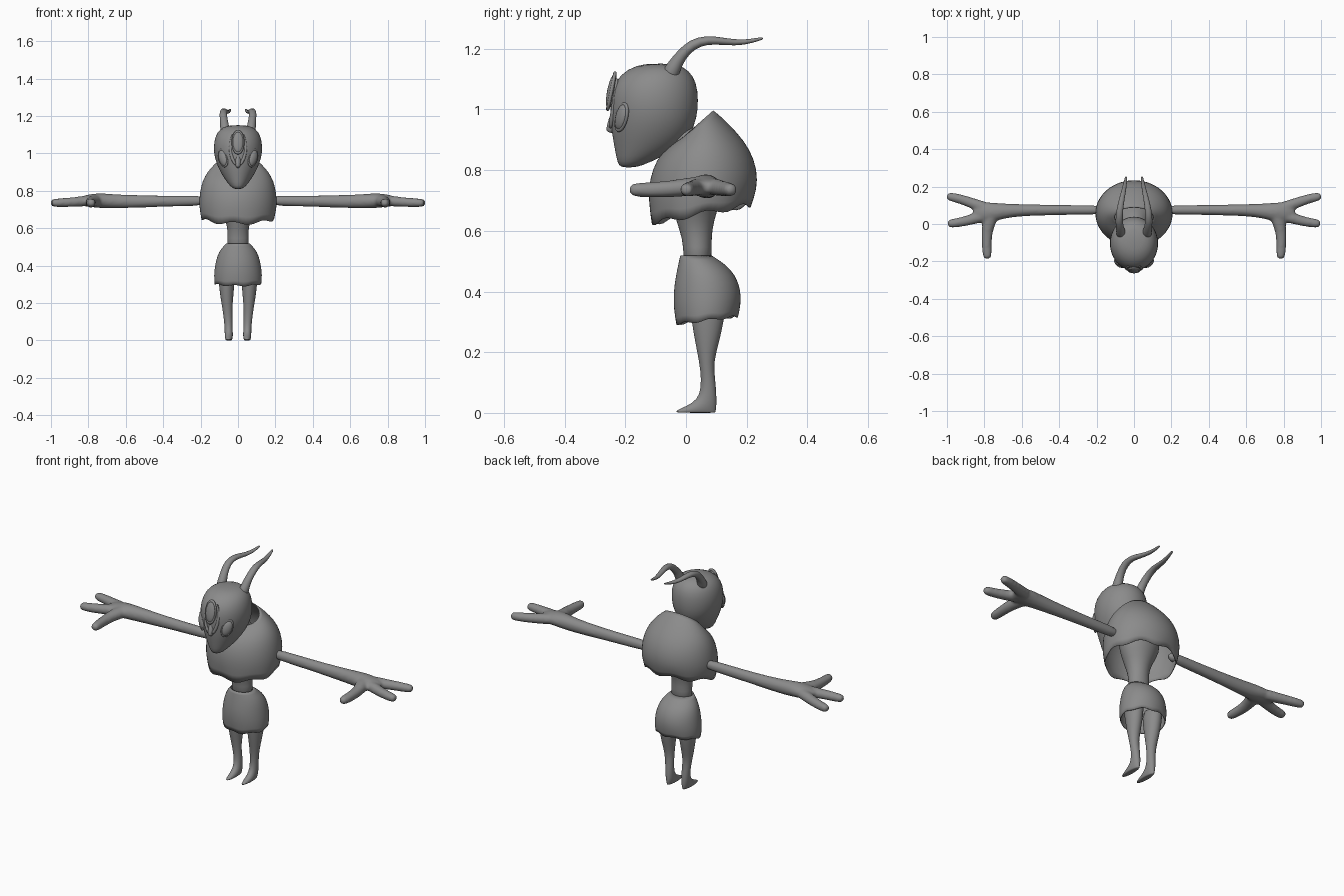
import bpy, bmesh, math
from mathutils import Vector, Matrix

cube = bpy.data.objects.get("Cube")
if cube:
    bpy.data.objects.remove(cube, do_unlink=True)

grey = bpy.data.materials.new("clay_grey")
grey.use_nodes = True
grey.diffuse_color = (0.26, 0.26, 0.26, 1)
for node in grey.node_tree.nodes:
    if node.type == 'BSDF_PRINCIPLED':
        node.inputs["Base Color"].default_value = (0.26, 0.26, 0.26, 1)
        node.inputs["Roughness"].default_value = 0.7


def finish(name, bm, subdiv=1, thickness=0, voxel=0):
    bmesh.ops.recalc_face_normals(bm, faces=bm.faces)
    mesh = bpy.data.meshes.new(name)
    bm.to_mesh(mesh)
    bm.free()
    mesh.materials.append(grey)
    mesh.shade_smooth()
    ob = bpy.data.objects.new(name, mesh)
    bpy.context.collection.objects.link(ob)
    if subdiv:
        ob.modifiers.new("Subdivision", 'SUBSURF').levels = subdiv
        ob.modifiers[-1].render_levels = subdiv
    if thickness:
        mod = ob.modifiers.new("Shell", 'SOLIDIFY')
        mod.thickness = thickness
    if voxel:
        mod = ob.modifiers.new("Blend", 'REMESH')
        mod.mode = 'VOXEL'
        mod.voxel_size = voxel
        mod.use_smooth_shade = True
        mod = ob.modifiers.new("Soften", 'SMOOTH')
        mod.factor = 0.5
        mod.iterations = 6
    return ob


def skin(bm, rings, caps):
    # Bridge successive rings of points with quads
    loops = [[bm.verts.new(p) for p in ring] for ring in rings]
    n = len(loops[0])
    for a, b in zip(loops, loops[1:]):
        for i in range(n):
            j = (i + 1) % n
            bm.faces.new((a[i], a[j], b[j], b[i]))
    if caps:
        bm.faces.new(loops[0])
        bm.faces.new(loops[-1])


def hoops(bm, rows, x=0, caps=True, wave=0, n=28):
    # Each row: front y, front z, back y, back z, half width, optional x shift
    rings = []
    for k, row in enumerate(rows):
        fy, fz, by, bz, hx = row[:5]
        cx = x + (row[5] if len(row) > 5 else 0)
        c = Vector((cx, (fy + by) / 2, (fz + bz) / 2))
        v = Vector((0, (by - fy) / 2, (bz - fz) / 2))
        ring = []
        for i in range(n):
            a = math.tau * i / n
            p = c + Vector((hx * math.cos(a), 0, 0)) + v * math.sin(a)
            if k == 0:
                p.z += wave * math.sin(7 * a + 1)
            ring.append(p)
        rings.append(ring)
    skin(bm, rings, caps)


def tube(bm, pts, hint, n=14):
    # Each point: x, y, z, two radii; the end is rounded
    P = [Vector(p[:3]) for p in pts]
    R = [p[3:] for p in pts]
    end = (P[-1] - P[-2]).normalized()
    P.append(P[-1] + end * R[-1][1] * 0.5)
    R.append((R[-1][0] * 0.6, R[-1][1] * 0.6))
    rings = []
    for i, p in enumerate(P):
        t = (P[min(i + 1, len(P) - 1)] - P[max(i - 1, 0)]).normalized()
        u = t.cross(Vector(hint)).normalized()
        v = u.cross(t)
        rings.append([p + u * R[i][0] * math.cos(math.tau * k / n)
                      + v * R[i][1] * math.sin(math.tau * k / n) for k in range(n)])
    skin(bm, rings, True)


def bulge(name, centre, facing, lean, hw, hh, depth):
    # Almond eye with a raised rim; local y is the facing direction
    f = Vector(facing).normalized()
    z = (Vector(lean) - f * Vector(lean).dot(f)).normalized()
    x = f.cross(z)
    frame = Matrix((x, f, z)).transposed().to_4x4()
    place = Matrix.Translation(centre) @ frame
    bm = bmesh.new()
    bmesh.ops.create_uvsphere(bm, u_segments=20, v_segments=12, radius=1,
                              matrix=place @ Matrix.Diagonal((hw, depth, hh, 1)))
    finish(name, bm, 0)
    bm = bmesh.new()
    rings = []
    for i in range(25):
        a = math.tau * i / 24
        out = Vector((hw * math.cos(a), 0, hh * math.sin(a)))
        rings.append([place @ (out * (1 + 0.16 * math.cos(b))
                      + Vector((0, 0.006 * math.sin(b), 0)))
                      for b in [math.tau * k / 8 for k in range(8)]])
    skin(bm, rings, False)
    bmesh.ops.remove_doubles(bm, verts=bm.verts, dist=0.00005)
    finish(name + "_rim", bm, 0)


# Head: rounded skull narrowing to the chin
bm = bmesh.new()
hoops(bm, [(-.215, .808, -.165, .808, .02), (-.227, .825, -.12, .825, .043),
           (-.235, .87, -.035, .865, .075), (-.245, .92, .015, .915, .104),
           (-.25, .98, .037, .97, .126), (-.251, 1.04, .042, 1.03, .132),
           (-.237, 1.09, .036, 1.09, .123), (-.195, 1.135, .01, 1.13, .098),
           (-.13, 1.153, -.03, 1.15, .05)])
finish("head", bm)

# Nose and brow ridges
bm = bmesh.new()
tube(bm, [(0, -.225, 1.0, .016, .014), (0, -.238, .96, .02, .018),
          (0, -.25, .93, .015, .013)], (1, 0, 0))
for s in (-1, 1):
    tube(bm, [(s * .01, -.25, .935, .009, .008), (s * .032, -.244, .97, .009, .009),
              (s * .046, -.234, 1.03, .009, .009),
              (s * .03, -.228, 1.1, .005, .005)], (0, 1, 0), 10)
finish("nose_and_brows", bm)

# Eyes
bulge("forehead_eye", (0, -.246, 1.06), (0, -1, .2), (0, 0, 1), .03, .058, .014)
for s, side in ((1, "left"), (-1, "right")):
    bulge(side + "_eye", (s * .08, -.212, .975), (s * .6, -.8, .05),
          (s * .3, .25, 1), .026, .045, .016)

# Cape over the shoulders, open at the neck and below
bm = bmesh.new()
hoops(bm, [(-.115, .625, .215, .685, .197), (-.125, .70, .235, .735, .21),
           (-.122, .77, .237, .80, .207), (-.098, .835, .212, .87, .192),
           (-.065, .872, .168, .925, .165), (-.035, .893, .122, .972, .132),
           (-.02, .9, .09, .997, .105)], caps=False, wave=.013)
finish("cape", bm, 1, .004)

# Body core: waist, chest and neck
bm = bmesh.new()
hoops(bm, [(-.01, .48, .085, .48, .06), (-.008, .55, .085, .55, .056),
           (-.02, .6, .085, .6, .056), (-.042, .66, .1, .66, .072),
           (-.05, .74, .13, .74, .12), (-.04, .82, .13, .82, .11),
           (-.05, .88, .07, .9, .06), (-.09, .94, .0, .97, .05)])
finish("torso", bm)

# Skirt
bm = bmesh.new()
hoops(bm, [(-.033, .292, .172, .318, .126), (-.041, .34, .181, .355, .13),
           (-.042, .4, .182, .405, .123), (-.034, .45, .163, .455, .112),
           (-.026, .49, .13, .49, .092), (-.019, .519, .085, .519, .062)],
      caps=False, wave=.006)
finish("skirt", bm, 1, .004)

for s, side in ((1, "left"), (-1, "right")):
    # Leg ending in a pointed foot
    bm = bmesh.new()
    rows = [(.005, .4, .14, .4, .05, .062), (.018, .3, .125, .3, .042, .061),
            (.028, .24, .112, .24, .036, .06), (.044, .165, .09, .165, .026, .057),
            (.05, .11, .097, .11, .023, .052), (.046, .06, .101, .055, .022, .05),
            (.022, .032, .101, .025, .022, .049), (-.02, .014, .1, .012, .021, .049),
            (-.037, .005, .099, .002, .018, .049), (-.034, 0, .096, 0, .015, .049)]
    hoops(bm, [r[:5] + (s * r[5],) for r in rows], n=16)
    finish(side + "_leg", bm)

    # Arm, palm, two fingers and a thumb blended together
    up = (0, 0, 1)
    bm = bmesh.new()
    limbs = [
        [(.15, .075, .748, .028, .029), (.3, .075, .746, .026, .029),
         (.5, .075, .743, .03, .033), (.66, .073, .743, .035, .039),
         (.74, .065, .748, .05, .042), (.8, .06, .748, .06, .034),
         (.85, .065, .743, .045, .024)],
        [(.76, .075, .75, .035, .032), (.85, .105, .742, .03, .028),
         (.92, .132, .737, .026, .025), (.99, .148, .735, .025, .024)],
        [(.76, .055, .75, .035, .032), (.85, .03, .742, .03, .028),
         (.92, .01, .737, .026, .025), (.985, .002, .735, .025, .024)],
        [(.75, .07, .75, .04, .034), (.776, .01, .745, .037, .032),
         (.788, -.05, .738, .03, .028), (.788, -.12, .735, .027, .026),
         (.784, -.175, .735, .025, .024)]]
    for limb in limbs:
        tube(bm, [(s * p[0],) + p[1:] for p in limb], up)
    finish(side + "_arm", bm, 1, 0, .008)

    # Curved antenna sweeping backward
    bm = bmesh.new()
    tube(bm, [(s * .068, -.06, 1.10, .034, .03), (s * .071, -.038, 1.145, .024, .024),
              (s * .076, -.015, 1.18, .019, .021), (s * .08, .02, 1.215, .018, .02),
              (s * .077, .07, 1.231, .015, .018), (s * .066, .13, 1.223, .012, .015),
              (s * .052, .19, 1.219, .009, .012), (s * .042, .25, 1.234, .005, .007)],
         (1, 0, 0))
    finish(side + "_antenna", bm)
